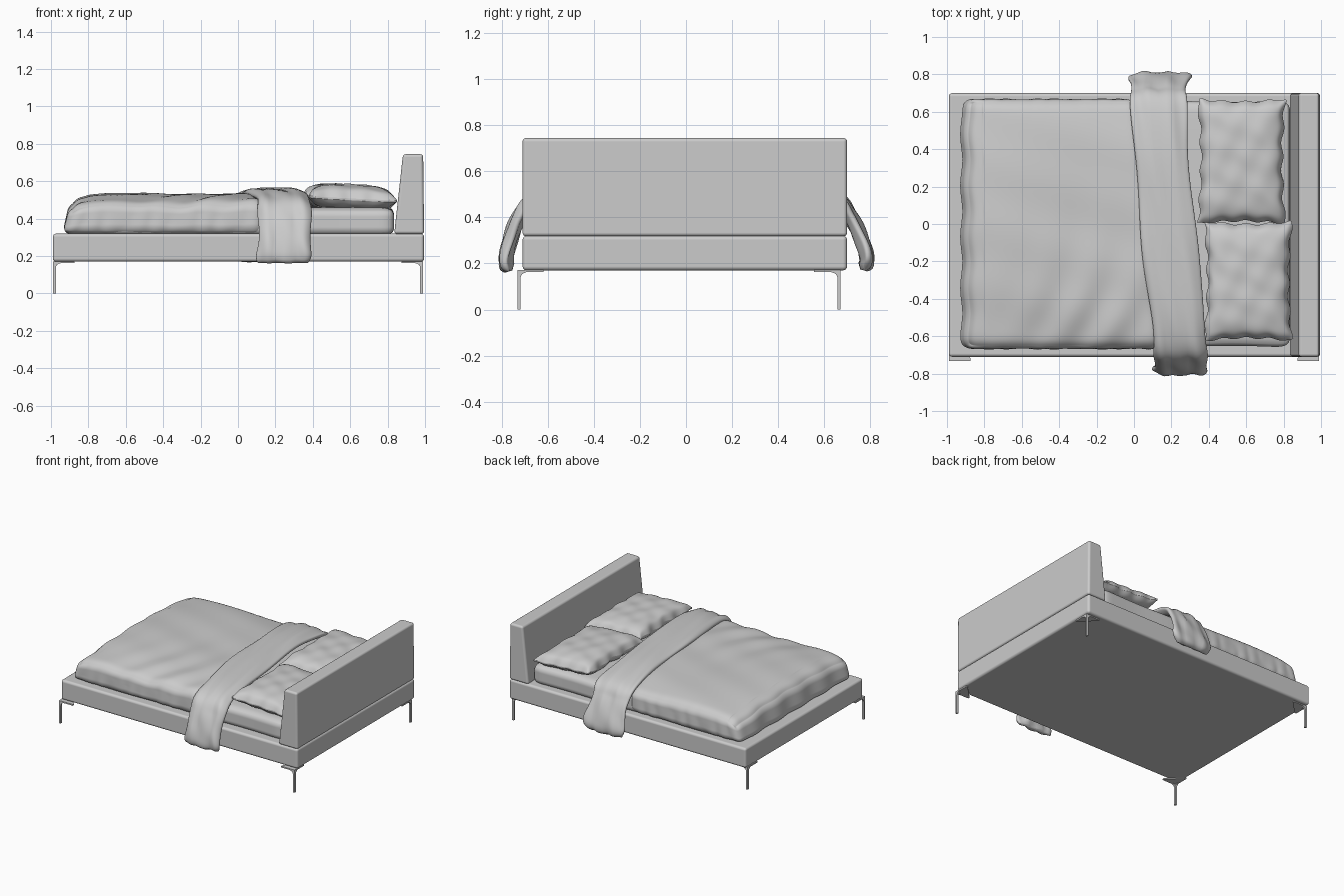
import bpy, bmesh, math
from mathutils import Vector

default = bpy.data.objects.get("Cube")
if default:
    bpy.data.objects.remove(default, do_unlink=True)

grey = bpy.data.materials.new("soft grey")
GREY = (0.6, 0.6, 0.6, 1)
grey.diffuse_color = GREY
grey.use_nodes = True
grey.node_tree.nodes["Principled BSDF"].inputs["Base Color"].default_value = GREY


def finish(name, bm, bevel=0, subsurf=0, angle=40):
    """Turn a bmesh into a shaded object with optional modifiers."""
    bmesh.ops.recalc_face_normals(bm, faces=bm.faces)
    mesh = bpy.data.meshes.new(name)
    bm.to_mesh(mesh)
    bm.free()
    mesh.materials.append(grey)
    ob = bpy.data.objects.new(name, mesh)
    bpy.context.collection.objects.link(ob)
    bpy.ops.object.select_all(action='DESELECT')
    ob.select_set(True)
    bpy.context.view_layer.objects.active = ob
    bpy.ops.object.shade_smooth_by_angle(angle=math.radians(angle))
    if bevel:
        mod = ob.modifiers.new("rounded edges", 'BEVEL')
        mod.width, mod.segments = bevel, 4
        mod.harden_normals = True
    if subsurf:
        mod = ob.modifiers.new("smooth cloth", 'SUBSURF')
        mod.levels = mod.render_levels = subsurf
    return ob


def prism(bm, outline, offset):
    """Extrude a closed outline of 3D points along an offset."""
    face = bm.faces.new([bm.verts.new(p) for p in outline])
    new = bmesh.ops.extrude_face_region(bm, geom=[face])["geom"]
    bmesh.ops.translate(bm, vec=offset, verts=[v for v in new if isinstance(v, bmesh.types.BMVert)])


def box(bm, lo, hi):
    (x0, y0, z0), (x1, y1, z1) = lo, hi
    prism(bm, [(x0, y0, z0), (x1, y0, z0), (x1, y1, z0), (x0, y1, z0)], (0, 0, z1 - z0))


def cloth_box(name, lo, hi, radius, shape, cuts=36):
    """Finely divided rounded box; shape(point, a, b, c) bends it like cloth."""
    bm = bmesh.new()
    bmesh.ops.create_cube(bm, size=2)
    bmesh.ops.subdivide_edges(bm, edges=bm.edges[:], cuts=cuts, use_grid_fill=True)
    lo, hi = Vector(lo), Vector(hi)
    mid, half = (lo + hi) / 2, (hi - lo) / 2
    for v in bm.verts:
        a, b, c = v.co
        p = Vector((a * half.x, b * half.y, c * half.z))
        core = Vector([max(radius - h, min(h - radius, q)) for q, h in zip(p, half)])
        out = p - core
        if out.length > 0:
            p = core + out.normalized() * radius
        v.co = shape(p + mid, a, b, c)
    return finish(name, bm, subsurf=1, angle=180)


# Upholstered base
bm = bmesh.new()
box(bm, (-0.99, -0.71, 0.17), (0.995, 0.70, 0.32))
finish("bed_base", bm, bevel=0.018)

# Headboard with a sloping front face
bm = bmesh.new()
prism(bm, [(0.835, -0.71, 0.318), (0.995, -0.71, 0.318), (0.99, -0.71, 0.745), (0.882, -0.71, 0.745)],
      (0, 1.41, 0))
finish("headboard", bm, bevel=0.016)


# Slim corner legs with a bracket plate and curved gussets
def leg(name, x, y, sx, sy):
    bm = bmesh.new()
    t, w, top = 0.014, 0.115, 0.172
    box(bm, (0, 0, 0), (t, t, top))
    prism(bm, [(0, 0, top - 0.01), (w, 0, top - 0.01), (w, t, top - 0.01), (t, w, top - 0.01),
               (0, w, top - 0.01)], (0, 0, 0.01))
    arc = [(t + 0.025 * (1 - math.cos(k * math.pi / 8)), top - 0.036 + 0.025 * math.sin(k * math.pi / 8))
           for k in range(5)]
    gusset = [(t, top - 0.008)] + arc + [(arc[-1][0], top - 0.008)]
    prism(bm, [(d, 0, z) for d, z in gusset], (0, t, 0))
    prism(bm, [(0, d, z) for d, z in gusset], (t, 0, 0))
    for v in bm.verts:
        v.co = (x + sx * v.co.x, y + sy * v.co.y, v.co.z)
    finish(name, bm, angle=30)


for end, x, sx in (("foot", -0.988, 1), ("head", 0.988, -1)):
    for side, y, sy in (("right", -0.733, 1), ("left", 0.672, -1)):
        leg(f"{end}_{side}_leg", x, y, sx, sy)


# Mattress with a fitted sheet
def sheet(p, a, b, c):
    p.z += 0.012 * max(c, 0) * (1 - b ** 4)
    p.y += 0.004 * math.sin(9 * p.x) * b
    return p


cloth_box("mattress", (-0.87, -0.655, 0.31), (0.835, 0.655, 0.455), 0.045, sheet)


# Duvet: domed, with folds fanning out towards the front edge
def folds(x, y):
    fan = math.exp(-((x + 0.2) / 0.35) ** 2 - ((y + 0.55) / 0.4) ** 2)
    ridges = math.sin(24 * (x - 0.45 * y) + 2 * math.sin(4 * y))
    soft = math.sin(7 * x + 3 * y) * math.sin(5 * y - 2 * x + 1)
    return 0.009 * fan * ridges + 0.005 * soft + 0.002 * math.sin(19 * y + 6 * x)


def duvet_shape(p, a, b, c):
    up = (c + 1) / 2
    p.x -= 0.065 * b * (a + 1) / 2
    p.z += up * (0.045 * (1 - abs(b) ** 3) - 0.035 * max(0, -a) ** 5 + folds(p.x, p.y))
    if abs(b) > 0.8:
        p.y += math.copysign(0.006 * math.sin(26 * p.x - 9 * p.z) + 0.003 * math.sin(47 * p.x), b) * (1.2 - up)
    if a < -0.8:
        p.x += 0.006 * math.sin(23 * p.y) - 0.02 * (1 - up) + 0.02 * up
    return p


cloth_box("duvet", (-0.915, -0.665, 0.315), (0.08, 0.665, 0.488), 0.055, duvet_shape, cuts=44)


# Plump pillows with pinched corners and wavy seams
def pillow(name, x, y, hx, hy, phase, rise):
    n, bm = 28, bmesh.new()
    bmesh.ops.create_cube(bm, size=2)
    bmesh.ops.subdivide_edges(bm, edges=bm.edges[:], cuts=n, use_grid_fill=True)
    for v in bm.verts:
        a, b, c = v.co
        puff = ((1 - a ** 4) * (1 - b ** 4)) ** 0.45
        crease = 0.05 * math.sin(9 * a + phase) * math.sin(7 * b + 2 * phase) + 0.03 * math.sin(13 * b + 4 * a)
        wave = 0.008 * math.sin(14 * b + phase) * a ** 6
        px = x + a * (hx - 0.018 * (1 - b * b)) + wave
        py = y + b * (hy - 0.016 * (1 - a * a)) + 0.006 * math.sin(12 * a + phase) * b ** 6
        thick = 0.074 if c > 0 else 0.05
        pz = 0.503 + c * (0.005 + thick * puff * (1 + crease)) - rise * a + 0.006 * math.sin(8 * b + phase) * a ** 4
        v.co = (px, py, pz)
    finish(name, bm, subsurf=1, angle=180)


pillow("left_pillow", 0.575, 0.335, 0.235, 0.335, 0.5, 0.012)
pillow("right_pillow", 0.61, -0.305, 0.235, 0.32, 2.1, 0.012)

# Folded throw draped across the bed: sections lofted along a path of (y, z, centre x, half width)
path = [(-0.77, 0.165, 0.24, 0.135), (-0.782, 0.21, 0.245, 0.143), (-0.765, 0.30, 0.25, 0.143),
        (-0.725, 0.40, 0.25, 0.14), (-0.66, 0.48, 0.247, 0.14), (-0.5, 0.52, 0.235, 0.145),
        (-0.2, 0.535, 0.2, 0.147), (0.1, 0.535, 0.172, 0.147), (0.4, 0.525, 0.145, 0.145),
        (0.64, 0.485, 0.132, 0.148), (0.71, 0.41, 0.13, 0.15), (0.76, 0.31, 0.135, 0.155),
        (0.785, 0.22, 0.14, 0.165), (0.772, 0.17, 0.13, 0.14)]


def spline(t):
    """Smooth point on the throw path."""
    i = min(int(t), len(path) - 2)
    f = t - i
    p0, p1, p2, p3 = [Vector(path[max(0, min(len(path) - 1, i + k))]) for k in (-1, 0, 1, 2)]
    return 0.5 * (2 * p1 + (p2 - p0) * f + (2 * p0 - 5 * p1 + 4 * p2 - p3) * f * f
                  + (3 * p1 - p0 - 3 * p2 + p3) * f ** 3)


bm = bmesh.new()
rings, steps, around = [], 78, 40
for s in range(steps + 1):
    t = s / steps * (len(path) - 1)
    y, z, cx, hw = spline(t)
    d = spline(min(t + 0.05, len(path) - 1)) - spline(max(t - 0.05, 0))
    normal = Vector((0, -d[1], d[0])).normalized()
    edge = min(s, steps - s) / 5
    thick = 0.028 * min(1, 0.35 + edge)
    ring = []
    for k in range(around):
        ang = 2 * math.pi * k / around
        ca, sa = math.cos(ang), math.sin(ang)
        across = math.copysign(abs(ca) ** 0.7, ca)
        fold = 0.006 * math.sin(9 * across + 0.5 * t) * min(1, abs(y) + 0.2) + 0.003 * math.sin(3 * t + 5 * across)
        lift = thick * math.copysign(abs(sa) ** 0.8, sa) + fold
        centre = Vector((cx + across * (hw + 0.006 * math.sin(2.3 * t)), y, z))
        ring.append(bm.verts.new(centre + normal * lift))
    rings.append(ring)
for r0, r1 in zip(rings, rings[1:]):
    for k in range(around):
        j = (k + 1) % around
        bm.faces.new((r0[k], r0[j], r1[j], r1[k]))
bm.faces.new(rings[0])
bm.faces.new(rings[-1])
finish("throw_blanket", bm, angle=60)
